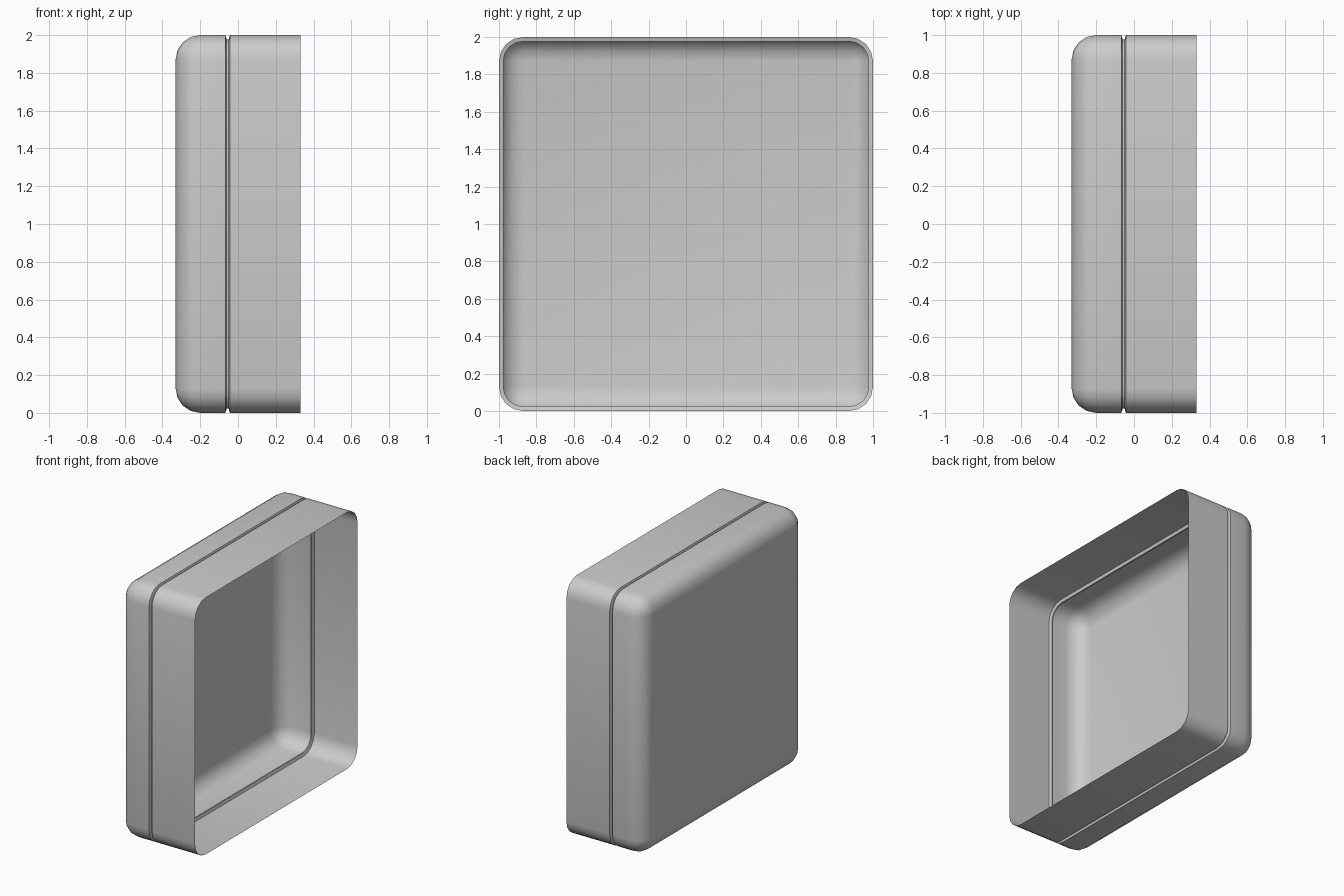
import bpy, bmesh
from math import pi, sin, cos, radians

cube = bpy.data.objects.get("Cube")
if cube:
    bpy.data.objects.remove(cube, do_unlink=True)

R = 0.13          # corner radius
SEGS = 4          # segments per rounded corner
BACK, RIM = -0.33, 0.33


def material(name, rgb):
    mat = bpy.data.materials.new(name)
    mat.use_nodes = True
    mat.diffuse_color = (*rgb, 1)
    mat.node_tree.nodes["Principled BSDF"].inputs["Base Color"].default_value = (*rgb, 1)
    return mat


def rounded_ring(bm, x, inset):
    """Rounded square across x, pulled in evenly by inset."""
    radius, centre = R - inset, 1 - R
    verts = []
    for q, (sy, sz) in enumerate([(1, 1), (-1, 1), (-1, -1), (1, -1)]):
        for i in range(SEGS + 1):
            a = (q + i / SEGS) * pi / 2
            verts.append(bm.verts.new((x, sy * centre + radius * cos(a),
                                       1 + sz * centre + radius * sin(a))))
    return verts


# Wall profile: rounded back edge, narrow groove, open rim
angles = [i / SEGS * pi / 2 for i in range(SEGS + 1)]
profile = [(BACK + R * (1 - cos(a)), R * (1 - sin(a))) for a in angles]
profile += [(-0.067, 0), (-0.06, 0.023), (-0.05, 0.023), (-0.043, 0), (RIM, 0)]

# Open shell lofted through the profile, closed at the back
bm = bmesh.new()
rings = [rounded_ring(bm, x, inset) for x, inset in profile]
for a, b in zip(rings, rings[1:]):
    for i in range(len(a)):
        j = (i + 1) % len(a)
        bm.faces.new((a[i], a[j], b[j], b[i]))
bm.faces.new(rings[0][::-1])
bmesh.ops.remove_doubles(bm, verts=bm.verts, dist=0.0005)
bmesh.ops.recalc_face_normals(bm, faces=bm.faces)
back = min(bm.faces, key=lambda f: f.calc_center_median().x)
if back.normal.x > 0:
    bmesh.ops.reverse_faces(bm, faces=bm.faces)

mesh = bpy.data.meshes.new("open_box_shell")
bm.to_mesh(mesh)
bm.free()
shell = bpy.data.objects.new("open_box_shell", mesh)
bpy.context.collection.objects.link(shell)
mesh.materials.append(material("light grey", (0.6, 0.6, 0.6)))

# Smooth corners, crisp groove
bpy.ops.object.select_all(action='DESELECT')
shell.select_set(True)
bpy.context.view_layer.objects.active = shell
bpy.ops.object.shade_smooth_by_angle(angle=radians(35))
